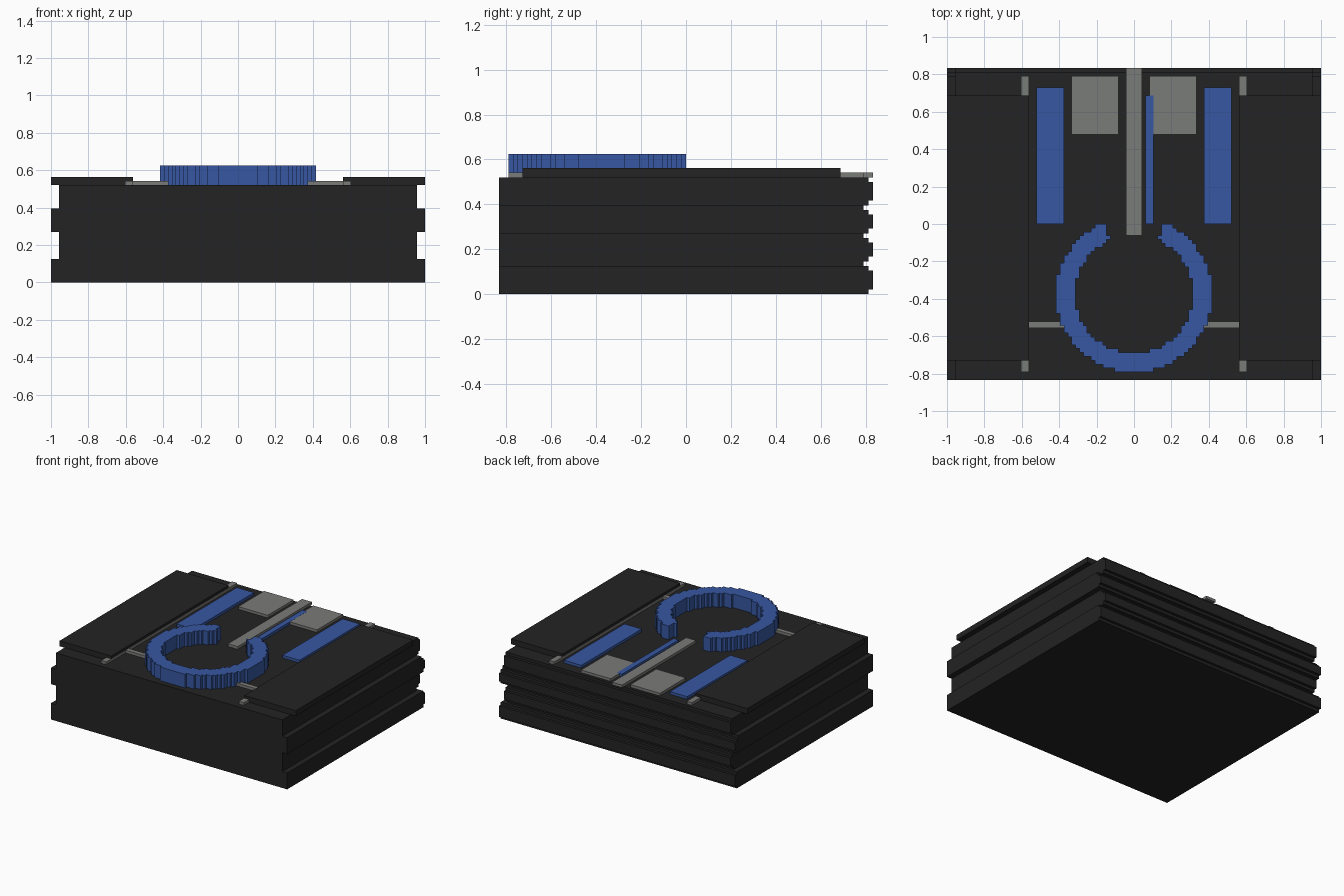
import bpy, bmesh, math

if "Cube" in bpy.data.objects:
    bpy.data.objects.remove(bpy.data.objects["Cube"])

U = 1 / 48  # model grid unit


def material(name, rgb):
    m = bpy.data.materials.new(name)
    m.diffuse_color = (*rgb, 1)
    m.use_nodes = True
    m.node_tree.nodes["Principled BSDF"].inputs["Base Color"].default_value = m.diffuse_color
    return m


BLACK = material("black", (0.017, 0.017, 0.017))
GREY = material("grey", (0.195, 0.2, 0.19))
BLUE = material("blue", (0.038, 0.097, 0.36))


def finish(name, bm, mat):
    bmesh.ops.recalc_face_normals(bm, faces=bm.faces)
    bmesh.ops.scale(bm, vec=(U, U, U), verts=bm.verts)
    me = bpy.data.meshes.new(name)
    bm.to_mesh(me)
    bm.free()
    me.materials.append(mat)
    ob = bpy.data.objects.new(name, me)
    bpy.context.collection.objects.link(ob)
    return ob


def extrude(bm, faces, vec):
    geo = bmesh.ops.extrude_face_region(bm, geom=faces)["geom"]
    verts = [g for g in geo if isinstance(g, bmesh.types.BMVert)]
    bmesh.ops.translate(bm, vec=vec, verts=verts)


def box(name, x0, x1, y0, y1, z0, z1, mat):
    bm = bmesh.new()
    f = bm.faces.new([bm.verts.new(p) for p in
                      ((x0, y0, z0), (x1, y0, z0), (x1, y1, z0), (x0, y1, z0))])
    extrude(bm, [f], (0, 0, z1 - z0))
    return finish(name, bm, mat)


def pair(name, x0, x1, *rest):
    box(name + "_right", x0, x1, *rest)
    box(name + "_left", -x1, -x0, *rest)


# Body layers: alternating widths, stepped grooves along the back
def layer(name, w, z0, steps):
    """steps: (height, back y) from the bottom up"""
    pts, z = [(-40, z0)], z0
    for h, y in steps:
        pts += [(y, z), (y, z + h)]
        z += h
    pts.append((-40, z))
    bm = bmesh.new()
    f = bm.faces.new([bm.verts.new((-w, y, z)) for y, z in pts])
    extrude(bm, [f], (2 * w, 0, 0))
    finish(name, bm, BLACK)


layer("body_bottom", 48, 0, [(1, 39), (4, 40), (1, 39)])
layer("body_lower", 46, 6, [(1, 38), (1, 39), (3, 40), (1, 39), (1, 38)])
layer("body_upper", 48, 13, [(1, 39), (3, 40), (1, 39), (1, 38)])
layer("body_top", 46, 19, [(1, 39), (4, 40), (1, 39)])

# Raised side plates with grey strips running under their inner edges
pair("side_plate", 27, 48, -35, 33, 25, 27, BLACK)
pair("edge_strip", 26.95, 29, -38, 38, 25, 26, GREY)

# Flat details on the deck
box("centre_rail", -2, 2, -3, 40, 25, 26, GREY)
pair("square_pad", 4, 16, 23, 38, 25, 25.97, GREY)
pair("long_strip", 18, 25, 0, 35, 25, 26, BLUE)
box("thin_strip", 3, 5, 0, 33, 25, 26, BLUE)
pair("cross_bar", 17, 27, -26.7, -25, 25, 26, GREY)

# Open ring with a stepped outline, made from grid cells
bm = bmesh.new()
grid = {}


def vert(i, j):
    if (i, j) not in grid:
        grid[i, j] = bm.verts.new((i, j, 25))
    return grid[i, j]


CY = -18
for i in range(-21, 21):
    for j in range(-40, 4):
        dx, dy = i + 0.5, j + 0.5 - CY
        r = math.hypot(dx, dy)
        in_gap = dy > 0 and abs(dx) < dy * 0.42
        if 15 < r < 20.1 and not in_gap:
            bm.faces.new([vert(i, j), vert(i + 1, j), vert(i + 1, j + 1), vert(i, j + 1)])
extrude(bm, bm.faces[:], (0, 0, 5))
finish("open_ring", bm, BLUE)
